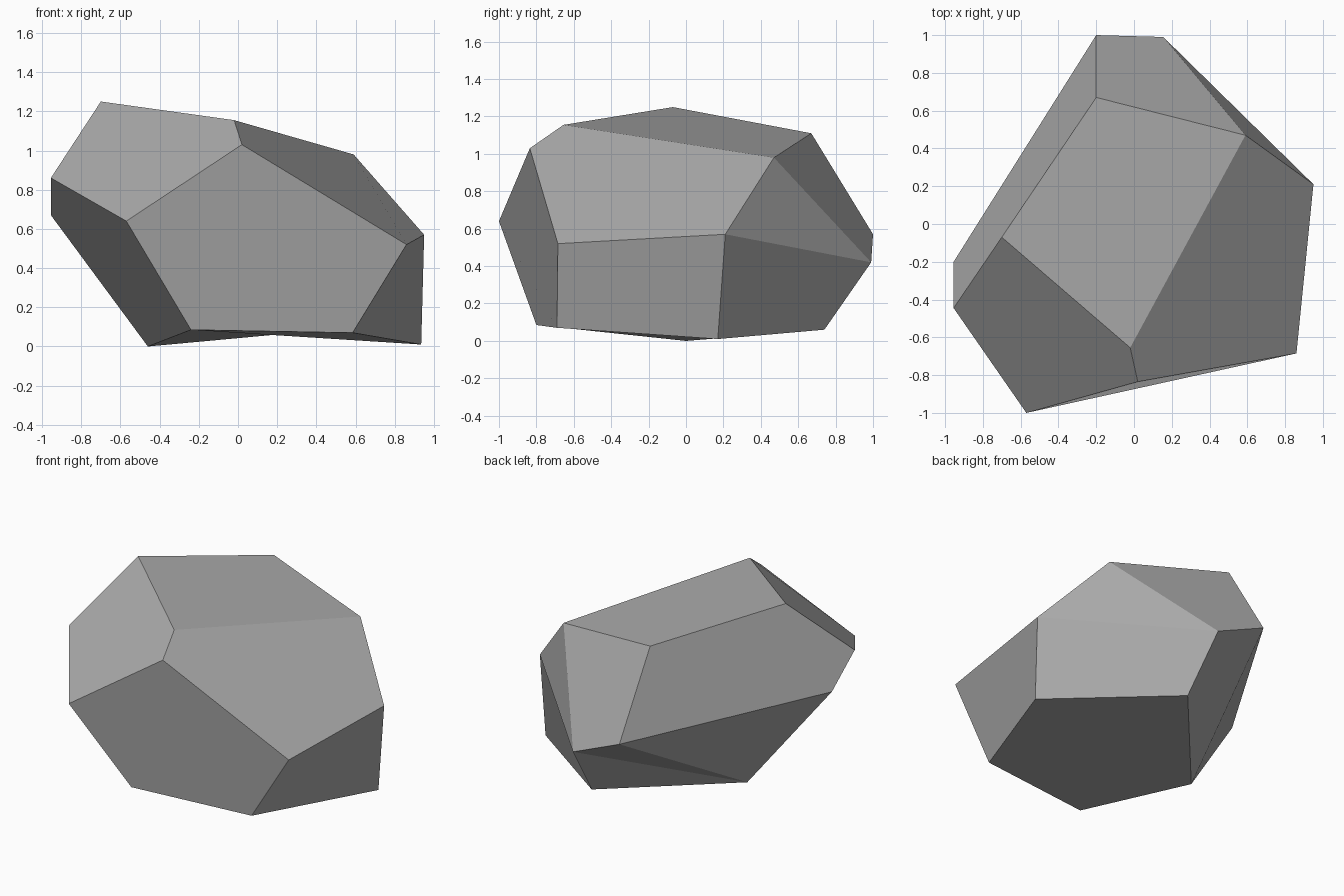
import bpy
import bmesh

# Remove only the default object
default_cube = bpy.data.objects.get("Cube")
if default_cube:
    bpy.data.objects.remove(default_cube, do_unlink=True)


def make_material(name, colour):
    material = bpy.data.materials.new(name)
    material.use_nodes = True
    material.diffuse_color = colour
    shader = next(n for n in material.node_tree.nodes if n.type == "BSDF_PRINCIPLED")
    shader.inputs["Base Color"].default_value = colour
    return material


# Corners of the boulder, each named by one letter
corners = {
    # Upper ridge
    "C": (-.2, .67, 1.11), "D": (.59, .47, .98),
    "H": (-.02, -.655, 1.155), "I": (-.7, -.07, 1.25), "G": (.02, -.835, 1.03),
    # Middle belt
    "A": (-.2, 1, .57), "B": (.155, .99, .42), "E": (.95, .21, .57),
    "F": (.86, -.685, .52), "L": (-.57, -1, .64),
    "K": (-.955, -.445, .86), "J": (-.955, -.2, .67),
    # Underside
    "M": (-.24, -.8, .085), "N": (.585, -.69, .07), "O": (.935, .17, .01),
    "Q": (.19, .74, .06), "P": (-.46, 0, 0),
}

# Flat facets, each spelled out by its corners, counter-clockwise from outside;
# the starting corner decides which way a slightly bent facet folds
top_facets = ["CIHD", "GFEDH", "KLGHI"]
side_facets = ["GLMNF", "EFNO", "KJPML", "AJKIC"]
back_facets = ["DBAC", "DEB", "EOQB", "ABP", "BQP", "AJP"]
bottom_facets = ["NMPQO"]

bm = bmesh.new()
verts = {letter: bm.verts.new(place) for letter, place in corners.items()}
for outline in top_facets + side_facets + back_facets + bottom_facets:
    facet = bm.faces.new([verts[letter] for letter in outline])
    facet.smooth = False
bmesh.ops.recalc_face_normals(bm, faces=bm.faces[:])

# Boulder object
mesh = bpy.data.meshes.new("boulder")
bm.to_mesh(mesh)
bm.free()
mesh.materials.append(make_material("stone grey", (.4, .4, .4, 1)))
boulder = bpy.data.objects.new("boulder", mesh)
bpy.context.scene.collection.objects.link(boulder)
